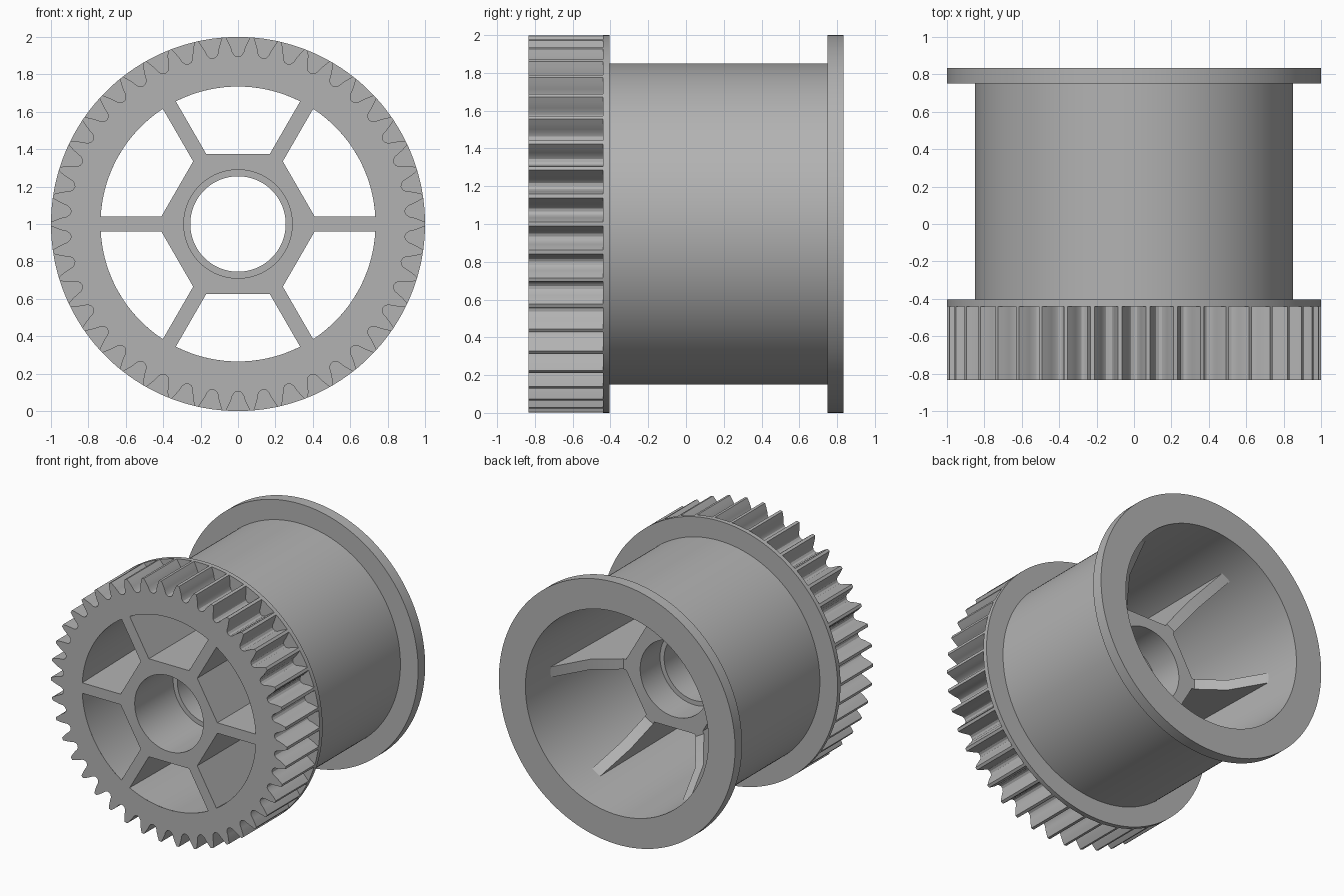
import bpy, bmesh, math
from math import cos, sin, radians

cube = bpy.data.objects.get("Cube")
if cube:
    bpy.data.objects.remove(cube)

grey = bpy.data.materials.new("plain_grey")
grey.use_nodes = True
COLOUR = (0.45, 0.45, 0.45, 1)
grey.diffuse_color = COLOUR
grey.node_tree.nodes["Principled BSDF"].inputs["Base Color"].default_value = COLOUR

FRONT, BACK, HUB_BACK = -0.835, 0.835, 0.14


def finish(name, bm):
    mesh = bpy.data.meshes.new(name)
    bm.to_mesh(mesh)
    bm.free()
    mesh.materials.append(grey)
    obj = bpy.data.objects.new(name, mesh)
    obj.location.z = 1
    bpy.context.collection.objects.link(obj)
    bpy.ops.object.select_all(action='DESELECT')
    obj.select_set(True)
    bpy.context.view_layer.objects.active = obj
    bpy.ops.object.shade_smooth_by_angle(angle=radians(30))
    return obj


def loft(name, angles, loops, closed=False):
    """Skin rings about the y axis; each ring is (radius or list of radii, y)."""
    bm = bmesh.new()
    n = len(angles)
    rings = []
    for radius, y in loops:
        radii = radius if isinstance(radius, list) else [radius] * n
        rings.append([bm.verts.new((r * cos(a), y, r * sin(a)))
                      for r, a in zip(radii, angles)])
    pairs = list(zip(rings, rings[1:]))
    if closed:
        pairs.append((rings[-1], rings[0]))
    for p, q in pairs:
        for i in range(n):
            j = (i + 1) % n
            bm.faces.new((p[i], q[i], q[j], p[j]))
    return finish(name, bm)


def wall(y):
    """Radius of the slightly tapered inner wall."""
    return 0.735 + 0.04 * (y - FRONT) / (BACK - FRONT)


# Toothed ring: one rounded gap repeated around the rim
TEETH = 42
half_gap = [(0.43, 1.0), (0.34, 0.97), (0.26, 0.94), (0.21, 0.915), (0.12, 0.9)]
gap = [(-f, r) for f, r in half_gap] + [(0, 0.895)] + half_gap[::-1]
pitch = math.tau / TEETH
tooth_angles = [math.pi / 2 + (k + f) * pitch for k in range(TEETH) for f, r in gap]
tooth_radii = [r for f, r in gap] * TEETH
loft("toothed_ring", tooth_angles,
     [(wall(FRONT), FRONT), (tooth_radii, FRONT), (tooth_radii, -0.44)])

# Barrel with a thin front flange, a thick back flange and the inner wall
round_angles = [math.tau * i / 180 for i in range(180)]
loft("flanged_barrel", round_angles,
     [(0.89, -0.44), (1, -0.44), (1, -0.405), (0.85, -0.405), (0.85, 0.75),
      (1, 0.75), (1, BACK), (wall(BACK), BACK), (wall(FRONT), FRONT)])

# Hexagonal hub with a round bore and an inner lip
hexagon = [0.375 / cos(a % (math.pi / 3) - math.pi / 6) for a in round_angles]
loft("hub", round_angles,
     [(hexagon, FRONT), (hexagon, HUB_BACK), (0.29, HUB_BACK), (0.29, -0.1),
      (0.255, -0.1), (0.255, -0.37), (0.29, -0.37), (0.29, FRONT)], closed=True)

# Spokes: webs whose back edge climbs towards the wall
web = [(0.4, FRONT), (wall(FRONT), FRONT), (wall(0.54), 0.54),
       (0.616, 0.28), (0.43, HUB_BACK), (0.4, HUB_BACK)]
for k in range(6):
    a = k * math.pi / 3
    bm = bmesh.new()
    sides = [[bm.verts.new((r * cos(a) - t * sin(a), y, r * sin(a) + t * cos(a)))
              for r, y in web] for t in (-0.04, 0.04)]
    bm.faces.new(sides[0])
    bm.faces.new(sides[1][::-1])
    for i in range(len(web)):
        j = (i + 1) % len(web)
        bm.faces.new((sides[0][i], sides[1][i], sides[1][j], sides[0][j]))
    bmesh.ops.recalc_face_normals(bm, faces=bm.faces)
    finish(f"spoke_{k + 1}", bm)
